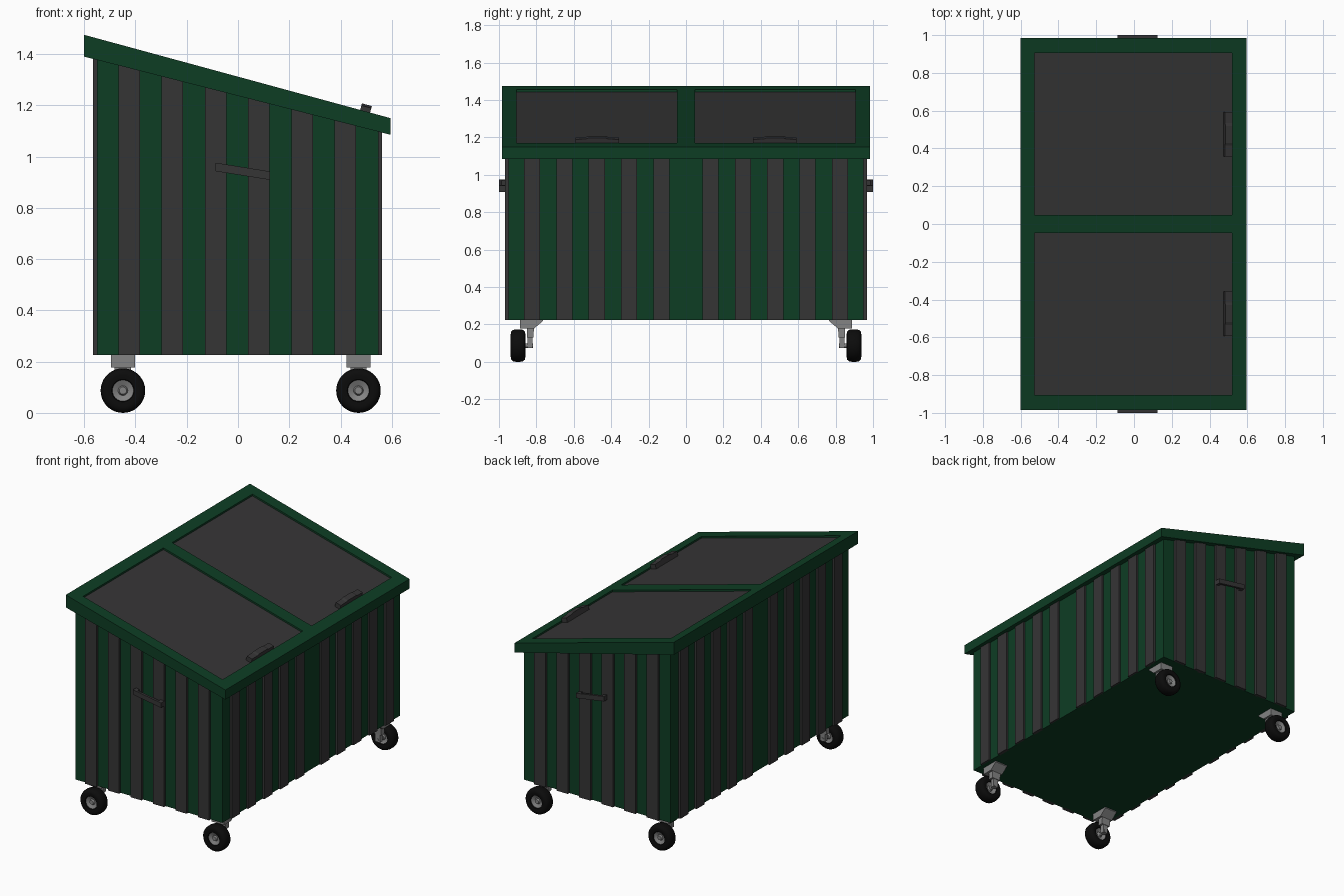
import bpy, bmesh, math

if "Cube" in bpy.data.objects:
    bpy.data.objects.remove(bpy.data.objects["Cube"])


def material(name, rgb):
    m = bpy.data.materials.new(name)
    m.diffuse_color = (*rgb, 1)
    m.use_nodes = True
    m.node_tree.nodes["Principled BSDF"].inputs["Base Color"].default_value = m.diffuse_color
    return m


GREEN = material("dark green", (0.0042, 0.047, 0.0175))
GRAY = material("charcoal", (0.036, 0.035, 0.036))
RUBBER = material("tyre black", (0.0035, 0.0035, 0.0035))
METAL = material("caster metal", (0.23, 0.23, 0.23))


def finish(name, bm, mat):
    bmesh.ops.recalc_face_normals(bm, faces=bm.faces)
    me = bpy.data.meshes.new(name)
    bm.to_mesh(me)
    bm.free()
    me.materials.append(mat)
    ob = bpy.data.objects.new(name, me)
    bpy.context.collection.objects.link(ob)
    return ob


def prism(name, pts, axis, lo, hi, mat):
    """Extrude a profile along x (points are y,z) or along y (points are x,z)."""
    bm = bmesh.new()
    put = (lambda p, t: (t, p[0], p[1])) if axis == "x" else (lambda p, t: (p[0], t, p[1]))
    a = [bm.verts.new(put(p, lo)) for p in pts]
    b = [bm.verts.new(put(p, hi)) for p in pts]
    bm.faces.new(a)
    bm.faces.new(b)
    for i in range(len(pts)):
        j = (i + 1) % len(pts)
        bm.faces.new((a[i], a[j], b[j], b[i]))
    return finish(name, bm, mat)


def lathe(name, profile, loc, mat, seg=36):
    """Turn (radius, y) points about the y axis."""
    bm = bmesh.new()
    rings = []
    for r, y in profile:
        if r == 0:
            rings.append([bm.verts.new((0, y, 0))] * seg)
        else:
            rings.append([bm.verts.new((r * math.cos(2 * math.pi * k / seg), y,
                                        r * math.sin(2 * math.pi * k / seg))) for k in range(seg)])
    for a, b in zip(rings, rings[1:]):
        for k in range(seg):
            n = (k + 1) % seg
            bm.faces.new(list(dict.fromkeys((a[k], a[n], b[n], b[k]))))
    ob = finish(name, bm, mat)
    ob.location = loc
    bpy.ops.object.select_all(action="DESELECT")
    ob.select_set(True)
    bpy.context.view_layer.objects.active = ob
    bpy.ops.object.shade_smooth_by_angle(angle=math.radians(40))
    return ob


# Sloping heights of the lid
def lid_top(x): return 1.475 - 0.272 * (x + 0.6)
def lid_low(x): return 1.39 - 0.255 * (x + 0.6)
def panel_top(x): return lid_top(x) - 0.012
def wall_top(x): return lid_low(x) + 0.02
def floor(x): return 0.225


def wedge(name, x0, x1, y0, y1, low, top, mat):
    return prism(name, [(x0, low(x0)), (x1, low(x1)), (x1, top(x1)), (x0, top(x0))],
                 "y", y0, y1, mat)


# Container body and its protruding ribs
wedge("body", -0.55, 0.548, -0.95, 0.95, floor, wall_top, GREEN)
for i in range(6):
    x = -0.467 + i * 0.1687
    wedge("front_rib", x, x + 0.0845, -0.967, -0.94, floor, wall_top, GRAY)
    wedge("back_rib", x, x + 0.0845, 0.94, 0.967, floor, wall_top, GRAY)
for i in range(5):
    for s in (-1, 1):
        a, b = sorted((s * (0.089 + i * 0.1727), s * (0.175 + i * 0.1727)))
        wedge("right_rib", 0.54, 0.561, a, b, floor, wall_top, GRAY)
        wedge("left_rib", -0.565, -0.54, a, b, floor, wall_top, GRAY)

# Lid frame
wedge("lid_high_rail", -0.6, -0.526, -0.985, 0.985, lid_low, lid_top, GREEN)
wedge("lid_low_rail", 0.518, 0.595, -0.985, 0.985, lid_low, lid_top, GREEN)
for name, y0, y1 in (("lid_front_rail", -0.985, -0.905), ("lid_middle_rail", -0.047, 0.047),
                     ("lid_back_rail", 0.905, 0.985)):
    wedge(name, -0.526, 0.518, y0, y1, lid_low, lid_top, GREEN)

# Recessed lid panels with raised grips
grip = [(-0.117, -0.005), (0.117, -0.005), (0.117, 0.03), (0.06, 0.032), (0.045, 0.038),
        (-0.045, 0.038), (-0.06, 0.032), (-0.117, 0.03)]
for s in (-1, 1):
    a, b = sorted((s * 0.047, s * 0.905))
    wedge("lid_panel", -0.526, 0.518, a, b, lid_low, panel_top, GRAY)
    g = prism("lid_grip", grip, "x", -0.02, 0.02, GRAY)
    g.rotation_euler.y = math.atan(0.272)
    g.location = (0.493, s * 0.475, panel_top(0.493))


# Tilted end handles: bar with two stand-off posts
def bar_low(x): return 0.943 - 0.16 * (x + 0.087)
def bar_top(x): return bar_low(x) + 0.033


for s, side in ((-1, "front"), (1, "back")):
    a, b = sorted((s * 0.984, s * 1.0))
    wedge(side + "_handle_bar", -0.087, 0.124, a, b, bar_low, bar_top, GRAY)
    a, b = sorted((s * 0.945, s * 0.984))
    for x in (-0.087, 0.099):
        wedge(side + "_handle_post", x, x + 0.025, a, b, bar_low, bar_top, GRAY)

# Casters
tyre = [(0.04, -0.026), (0.044, -0.035), (0.062, -0.039), (0.076, -0.036), (0.084, -0.026),
        (0.087, -0.01), (0.087, 0.01), (0.084, 0.026), (0.076, 0.036), (0.062, 0.039),
        (0.044, 0.035), (0.04, 0.026)]
hub = [(0, -0.028), (0.014, -0.028), (0.019, -0.018), (0.042, -0.029),
       (0.042, 0.029), (0.019, 0.018), (0.014, 0.028), (0, 0.028)]
for x in (-0.449, 0.47):
    for s in (-1, 1):
        at = (x, s * 0.898, 0.087)
        lathe("tyre", tyre, at, RUBBER)
        lathe("wheel_hub", hub, at, METAL)
        mount = [(0.888, 0.23), (0.765, 0.23), (0.765, 0.218), (0.813, 0.178), (0.888, 0.178)]
        prism("caster_mount", [(s * y, z) for y, z in mount], "x", x - 0.047, x + 0.047, METAL)
        prism("caster_arm", [(s * y, z) for y, z in
                             ((0.85, 0.18), (0.813, 0.18), (0.816, 0.13), (0.85, 0.13))],
              "x", x - 0.032, x + 0.032, METAL)
        prism("caster_arm_tip", [(s * y, z) for y, z in
                                 ((0.848, 0.135), (0.82, 0.135), (0.82, 0.075), (0.848, 0.075))],
              "x", x - 0.018, x + 0.018, METAL)
        lathe("axle", [(0, -0.05), (0.012, -0.05), (0.012, 0.05), (0, 0.05)],
              (x, s * 0.868, 0.087), METAL, 16)
